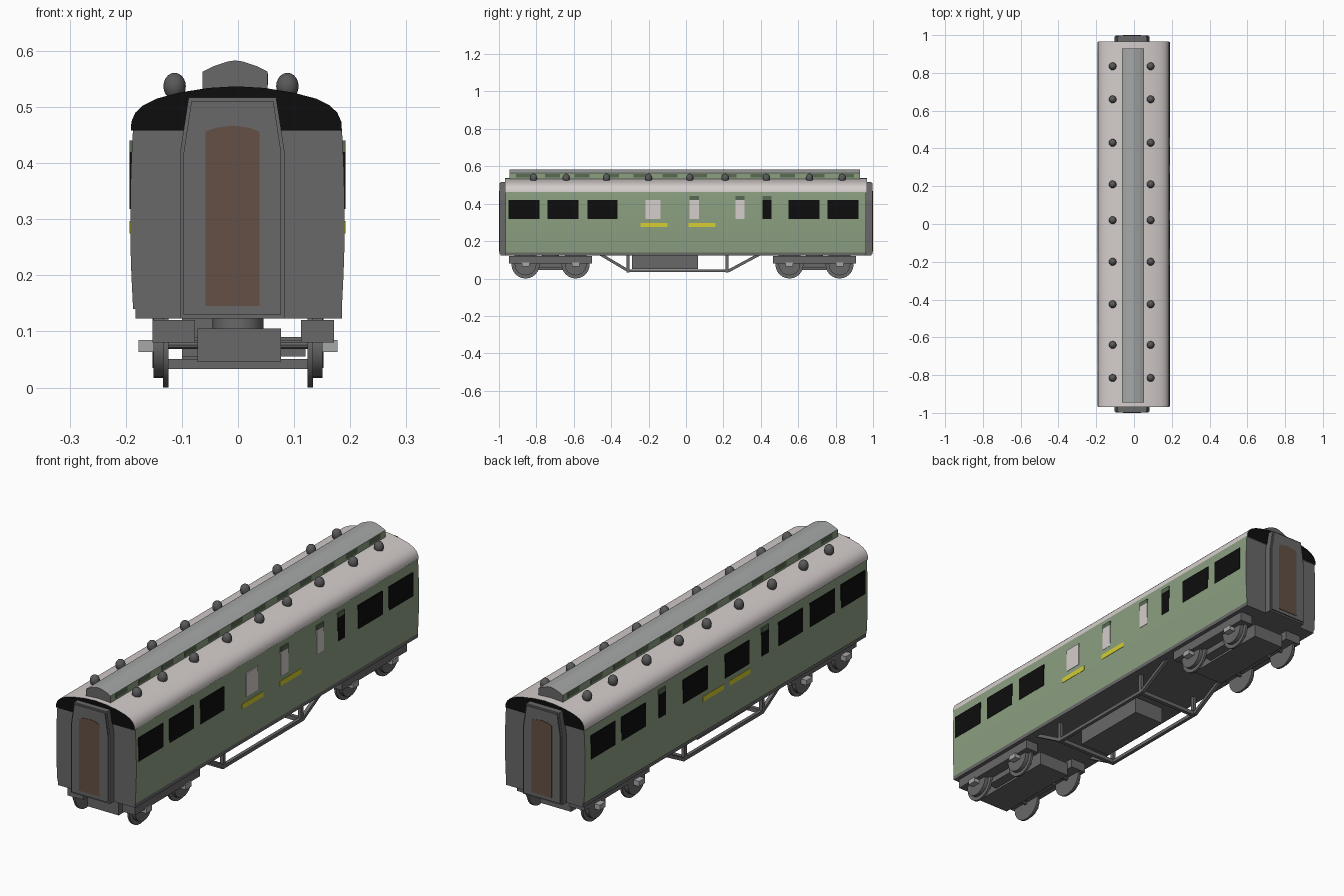
import bpy, bmesh, math
from mathutils import Matrix, Vector

if "Cube" in bpy.data.objects:
    bpy.data.objects.remove(bpy.data.objects["Cube"])


def material(name, r, g, b):
    m = bpy.data.materials.new(name)
    m.diffuse_color = (r, g, b, 1)
    m.use_nodes = True
    m.node_tree.nodes["Principled BSDF"].inputs["Base Color"].default_value = m.diffuse_color
    return m


GREEN = material("body green", 0.26, 0.35, 0.22)
DARK_GREEN = material("dark green", 0.10, 0.14, 0.09)
ROOF = material("pale roof", 0.66, 0.61, 0.60)
DARK = material("dark grey", 0.14, 0.14, 0.14)
MID = material("mid grey", 0.38, 0.39, 0.385)
BLACK = material("black", 0.004, 0.004, 0.004)
BROWN = material("door brown", 0.125, 0.08, 0.06)
YELLOW = material("stripe yellow", 0.66, 0.62, 0.03)
VENT = material("vent grey", 0.10, 0.10, 0.10)


def finish(name, bm, mats, smooth=False):
    bmesh.ops.recalc_face_normals(bm, faces=bm.faces)
    me = bpy.data.meshes.new(name)
    bm.to_mesh(me)
    bm.free()
    for m in mats:
        me.materials.append(m)
    ob = bpy.data.objects.new(name, me)
    bpy.context.collection.objects.link(ob)
    if smooth:
        bpy.ops.object.select_all(action='DESELECT')
        ob.select_set(True)
        bpy.context.view_layer.objects.active = ob
        bpy.ops.object.shade_smooth_by_angle(angle=math.radians(35))
    return ob


def boxes(name, spans, mat):
    """Boxes given as (x0, x1, y0, y1, z0, z1)."""
    bm = bmesh.new()
    for x0, x1, y0, y1, z0, z1 in spans:
        mx = (Matrix.Translation(((x0 + x1) / 2, (y0 + y1) / 2, (z0 + z1) / 2))
              @ Matrix.Diagonal((abs(x1 - x0), abs(y1 - y0), abs(z1 - z0), 1)))
        bmesh.ops.create_cube(bm, size=1, matrix=mx)
    return finish(name, bm, [mat])


def prism(name, pts, y0, y1, mats, rule=None, smooth=False):
    """Extrude an (x, z) profile along y; rule(normal) picks the material."""
    bm = bmesh.new()
    f = bm.faces.new([bm.verts.new((x, y0, z)) for x, z in pts])
    r = bmesh.ops.extrude_face_region(bm, geom=[f])
    bmesh.ops.translate(bm, vec=(0, y1 - y0, 0),
                        verts=[v for v in r["geom"] if isinstance(v, bmesh.types.BMVert)])
    bmesh.ops.recalc_face_normals(bm, faces=bm.faces)
    bm.normal_update()
    if rule:
        for f in bm.faces:
            f.material_index = rule(f.normal)
    return finish(name, bm, mats, smooth)


def mirrored(half, cx):
    """Close a right-hand half profile about x = cx."""
    return [(cx + x, z) for x, z in half] + [(cx - x, z) for x, z in reversed(half) if x > 0]


def cylinder(bm, r, x0, x1, y, z, seg=24):
    mx = Matrix.Translation(((x0 + x1) / 2, y, z)) @ Matrix.Rotation(math.pi / 2, 4, 'Y')
    bmesh.ops.create_cone(bm, cap_ends=True, segments=seg, radius1=r, radius2=r,
                          depth=abs(x1 - x0), matrix=mx)


is_end = lambda n: 1 if abs(n.y) > 0.9 else 0

# Body shell with slightly bowed sides and grey ends
side = [(0.186, 0.14), (0.189, 0.20), (0.191, 0.26), (0.191, 0.32), (0.190, 0.38),
        (0.188, 0.43), (0.186, 0.462)]
prism("body", mirrored(side, -0.001), -0.965, 0.963, [GREEN, DARK], is_end, True)

# Curved roof with black ends
arch = [(0.188, 0.458), (0.187, 0.474), (0.180, 0.490), (0.166, 0.503), (0.142, 0.515),
        (0.10, 0.526), (0.05, 0.534), (0, 0.537)]
prism("roof", mirrored(arch, -0.003), -0.969, 0.967, [ROOF, BLACK], is_end, True)

# Raised clerestory: green sides, grey top, dark ends
cl = [(0.058, 0.525), (0.058, 0.563), (0.038, 0.573), (0.014, 0.581), (0, 0.583)]
prism("clerestory", mirrored(cl, -0.005), -0.945, 0.93, [MID, DARK, GREEN],
      lambda n: 1 if abs(n.y) > 0.9 else (2 if abs(n.x) > 0.9 else 0))
lights = []
for i in range(12):
    y = -0.87 + i * 0.157
    for x in (-0.0635, 0.0525):
        lights.append((x, x + 0.001, y - 0.04, y + 0.04, 0.539, 0.560))
boxes("clerestory_windows", lights, DARK_GREEN)

# Roof vents
bm = bmesh.new()
for y in (0.835, 0.66, 0.43, 0.21, 0.02, -0.2, -0.425, -0.64, -0.815):
    for x in (-0.113, 0.088):
        bmesh.ops.create_uvsphere(bm, u_segments=16, v_segments=10, radius=0.02,
                                  matrix=Matrix.Translation((x, y, 0.537))
                                  @ Matrix.Diagonal((1, 1, 1.2, 1)))
finish("roof_vents", bm, [VENT], True)


# Side windows and stripes as thin plates
def plates(name, sgn, spans, z0, z1, mat):
    boxes(name, [(sgn * 0.186 - 0.001, sgn * 0.1925 - 0.001, a, b, z0, z1) for a, b in spans], mat)


WZ = (0.318, 0.42)
plates("right_windows", 1, [(-0.95, -0.783), (-0.74, -0.575), (-0.527, -0.366), (0.41, 0.457),
                            (0.548, 0.714), (0.757, 0.922)], *WZ, BLACK)
plates("right_frosted_windows", 1, [(-0.217, -0.136), (0.02, 0.07), (0.265, 0.313)], *WZ, ROOF)
plates("right_toplights", 1, [(0.02, 0.07), (0.265, 0.313), (0.41, 0.457)], 0.42, 0.44, DARK_GREEN)
plates("right_stripes", 1, [(-0.243, -0.10), (0.013, 0.158)], 0.275, 0.297, YELLOW)
plates("left_windows", -1, [(0.757, 0.922), (0.55, 0.715), (0.413, 0.46), (0.128, 0.295),
                            (-0.157, 0.008), (-0.29, -0.242), (-0.523, -0.358),
                            (-0.74, -0.573), (-0.947, -0.782)], *WZ, BLACK)
plates("left_toplights", -1, [(0.413, 0.46), (-0.29, -0.242)], 0.42, 0.44, DARK_GREEN)
plates("left_stripes", -1, [(0.017, 0.16), (-0.165, -0.022)], 0.275, 0.297, YELLOW)

# Underframe floor
boxes("underframe", [(-0.183, 0.185, -0.965, 0.963, 0.123, 0.142)], DARK)

# End gangways with bellows, face plate and door
bellows = [(0.093, 0.123), (0.093, 0.42), (0.078, 0.517)]
plate = [(0.087, 0.13), (0.087, 0.418), (0.073, 0.511)]
door = [(0.048, 0.145), (0.048, 0.456), (0.030, 0.463), (0, 0.467)]
for s, end in ((-1, "front"), (1, "back")):
    prism(end + "_gangway_bellows", mirrored(bellows, -0.010), s * 0.96, s * 0.992, [DARK])
    prism(end + "_gangway_plate", mirrored(plate, -0.010), s * 0.99, s * 0.998, [DARK])
    prism(end + "_door", mirrored(door, -0.010), s * 0.996, s * 1.0, [BROWN])

# Bogies: side frames, centre block, pivot, wheels, axles and axleboxes
for name, cy in (("front", -0.724), ("back", 0.687)):
    boxes(name + "_bogie_frame", [(-0.152, -0.077, cy - 0.222, cy + 0.222, 0.08, 0.12),
                                  (0.112, 0.171, cy - 0.222, cy + 0.222, 0.08, 0.12),
                                  (-0.072, 0.077, cy - 0.20, cy + 0.20, 0.046, 0.105),
                                  (-0.10, 0.12, cy - 0.09, cy + 0.09, 0.055, 0.09)], DARK)
    bm = bmesh.new()
    bmesh.ops.create_cone(bm, cap_ends=True, segments=20, radius1=0.045, radius2=0.045,
                          depth=0.03, matrix=Matrix.Translation((0, cy, 0.112)))
    finish(name + "_bogie_pivot", bm, [DARK], True)
    bm = bmesh.new()
    axleboxes = []
    for y in (cy - 0.134, cy + 0.134):
        cylinder(bm, 0.008, -0.13, 0.13, y, 0.076, 10)
        for s in (-1, 1):
            cylinder(bm, 0.075, s * 0.124, s * 0.134, y, 0.075)
            cylinder(bm, 0.058, s * 0.132, s * 0.151, y, 0.075)
            axleboxes.append((s * 0.149, s * 0.177, y - 0.02, y + 0.02, 0.063, 0.085))
    finish(name + "_wheels", bm, [DARK], True)
    boxes(name + "_axleboxes", axleboxes, MID)

# Equipment box below the floor
boxes("battery_box", [(-0.10, 0.045, -0.29, 0.065, 0.05, 0.125)], DARK)


# Truss rods on both sides, with posts and cross bars
def bar(bm, a, b, t):
    a, b = Vector(a), Vector(b)
    d = b - a
    mx = (Matrix.Translation((a + b) / 2) @ d.to_track_quat('Z', 'X').to_matrix().to_4x4()
          @ Matrix.Diagonal((t, t, d.length, 1)))
    bmesh.ops.create_cube(bm, size=1, matrix=mx)


bm = bmesh.new()
for x in (-0.145, 0.145):
    for p, q in (((-0.455, 0.128), (-0.31, 0.042)), ((-0.315, 0.042), (0.232, 0.042)),
                 ((0.23, 0.042), (0.39, 0.128)), ((-0.31, 0.042), (-0.31, 0.13)),
                 ((0.22, 0.042), (0.22, 0.13))):
        bar(bm, (x, *p), (x, *q), 0.015)
for y in (-0.31, 0.22):
    bar(bm, (-0.15, y, 0.042), (0.15, y, 0.042), 0.017)
finish("truss", bm, [DARK])
